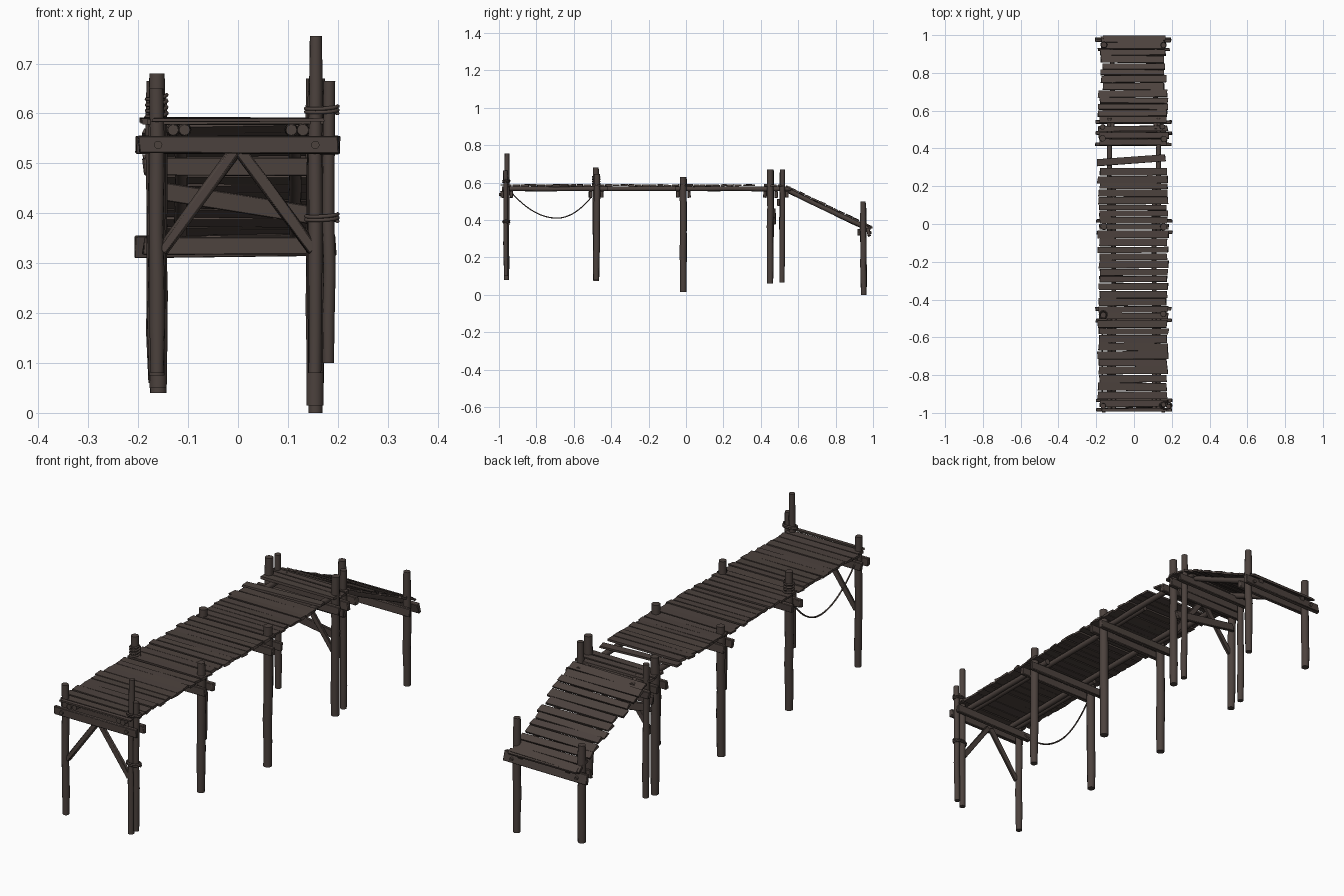
import bpy, bmesh, math, random
from mathutils import Vector, Matrix

random.seed(4)
if "Cube" in bpy.data.objects:
    bpy.data.objects.remove(bpy.data.objects["Cube"])


def material(name, rgb):
    m = bpy.data.materials.new(name)
    m.use_nodes = True
    m.diffuse_color = (*rgb, 1)
    bsdf = m.node_tree.nodes["Principled BSDF"]
    bsdf.inputs["Base Color"].default_value = (*rgb, 1)
    bsdf.inputs["Roughness"].default_value = 0.9
    return m


wood = material("weathered_brown_wood", (0.072, 0.054, 0.047))


def wobble(a):
    return random.uniform(-a, a)


def finish(bm, name):
    bmesh.ops.recalc_face_normals(bm, faces=bm.faces)
    me = bpy.data.meshes.new(name)
    bm.to_mesh(me)
    bm.free()
    me.materials.append(wood)
    ob = bpy.data.objects.new(name, me)
    bpy.context.collection.objects.link(ob)
    bpy.ops.object.select_all(action='DESELECT')
    ob.select_set(True)
    bpy.context.view_layer.objects.active = ob
    bpy.ops.object.shade_smooth_by_angle(angle=math.radians(40))
    return ob


def log(name, a, b, r, rough=0.0015, rings=7, sides=12):
    """Hewn round timber from a to b, slightly uneven along its length."""
    a, b = Vector(a), Vector(b)
    axis = b - a
    q = axis.to_track_quat('Z', 'Y')
    bm = bmesh.new()
    loops = []
    for i in range(rings):
        t = i / (rings - 1)
        end = i in (0, rings - 1)
        off = Vector((wobble(rough), wobble(rough), 0)) * (not end)
        rad = r * (0.93 if end else 1) + wobble(rough) * 0.5
        loops.append([bm.verts.new(a + axis * t + q @ (off + Vector((
            rad * math.cos(k * math.tau / sides),
            rad * math.sin(k * math.tau / sides), 0)))) for k in range(sides)])
    for lo, hi in zip(loops, loops[1:]):
        for k in range(sides):
            n = (k + 1) % sides
            bm.faces.new((lo[k], lo[n], hi[n], hi[k]))
    bm.faces.new(loops[0][::-1])
    bm.faces.new(loops[-1])
    return finish(bm, name)


def add_board(bm, centre, size, tilt=(0, 0, 0), rough=0.002):
    """Sawn board along x with uneven corners."""
    rot = (Matrix.Rotation(tilt[0], 4, 'X') @ Matrix.Rotation(tilt[1], 4, 'Y')
           @ Matrix.Rotation(tilt[2], 4, 'Z'))
    mat = Matrix.Translation(centre) @ rot @ Matrix.Diagonal((*size, 1))
    for v in bmesh.ops.create_cube(bm, size=1, matrix=mat)["verts"]:
        v.co += Vector((wobble(rough * 2), wobble(rough), wobble(rough * 0.6)))


def board(name, centre, size, tilt=(0, 0, 0)):
    bm = bmesh.new()
    add_board(bm, centre, size, tilt)
    ob = finish(bm, name)
    bev = ob.modifiers.new("worn_edges", 'BEVEL')
    bev.width = 0.002
    bev.segments = 1
    return ob


def rope(name, points, r):
    cu = bpy.data.curves.new(name, 'CURVE')
    cu.dimensions = '3D'
    cu.bevel_depth = r
    cu.bevel_resolution = 1
    sp = cu.splines.new('POLY')
    sp.points.add(len(points) - 1)
    for p, co in zip(sp.points, points):
        p.co = (*co, 1)
    cu.materials.append(wood)
    ob = bpy.data.objects.new(name, cu)
    bpy.context.collection.objects.link(ob)


def lashing(name, centre, rx, ry, turns, pitch, r=0.004):
    n = turns * 16
    rope(name, [(centre[0] + rx * math.cos(i * math.tau / 16),
                 centre[1] + ry * math.sin(i * math.tau / 16),
                 centre[2] + pitch * (i / 16 - turns / 2) + 0.003 * math.sin(i * 0.4))
                for i in range(n + 1)], r)


def ramp_z(y):
    return 0.565 - 0.48 * (y - 0.53)


# Posts: x, y, bottom, top, radius
posts = [
    (-0.162, -0.96, 0.08, 0.65, 0.015), (0.154, -0.96, 0.08, 0.755, 0.0135),
    (0.181, -0.962, 0.10, 0.665, 0.0125),
    (-0.163, -0.48, 0.075, 0.68, 0.0175), (0.156, -0.48, 0.08, 0.645, 0.0175),
    (-0.16, -0.015, 0.05, 0.62, 0.0185), (0.154, -0.015, 0.015, 0.63, 0.0185),
    (-0.164, 0.45, 0.06, 0.665, 0.0175), (0.156, 0.45, 0.06, 0.67, 0.0175),
    (-0.164, 0.513, 0.07, 0.655, 0.014), (0.152, 0.513, 0.065, 0.67, 0.014),
    (-0.16, 0.95, 0.04, 0.465, 0.017), (0.155, 0.95, 0.0, 0.50, 0.016)]
for x, y, z0, z1, r in posts:
    log("post", (x, y, z0), (x + wobble(0.003), y + wobble(0.004), z1), r)

# Paired cross beams clamping each row of posts
for y in (-0.984, -0.934, -0.51, -0.45, -0.046, 0.016, 0.422, 0.482, 0.54):
    board("cross_beam", (wobble(0.004), y, 0.537), (0.4, 0.018, 0.035),
          (0, wobble(0.008), 0))
board("middle_tie_beam", (-0.01, 0.495, 0.493), (0.36, 0.016, 0.036))
board("ramp_end_beam", (-0.005, 0.976, 0.335), (0.4, 0.018, 0.044), (0.2, -0.01, 0))
board("ramp_inner_beam", (0, 0.925, 0.335), (0.38, 0.016, 0.035))
board("slanted_plank", (0, 0.474, 0.42), (0.32, 0.012, 0.036), (0, 0.16, 0))

# Bolts on the front and ramp-end beams
for x in (-0.16, 0.155):
    log("front_bolt", (x, -0.98, 0.537), (x, -0.9985, 0.537), 0.009, 0, 2)
    log("ramp_bolt", (x, 0.97, 0.335), (x, 0.992, 0.332), 0.008, 0, 2)

# Diagonal braces below the beams
for y in (-0.965, 0.455):
    for s in (-1, 1):
        a, b = Vector((s * 0.006, y, 0.525)), Vector((s * 0.152, y, 0.325))
        d = b - a
        board("diagonal_brace", (a + b) / 2, (d.length, 0.014, 0.024),
              (0, -math.atan2(d.z, d.x), 0))

# Long bearers under the deck, overlapping where they meet
for s in (-1, 1):
    for off, y0, y1 in ((0.13, -0.985, -0.42), (0.107, -0.98, 0.0),
                        (0.13, -0.06, 0.56), (0.107, -0.03, 0.2)):
        log("deck_bearer", (s * off, y0, 0.567), (s * off, y1, 0.567), 0.0125)
    log("ramp_bearer", (s * 0.115, 0.50, ramp_z(0.50)),
        (s * 0.115, 0.985, ramp_z(0.985)), 0.0125)

# Level deck planks, with one missing near the far end
bm = bmesh.new()
add_board(bm, (0, -0.984, 0.587), (0.34, 0.016, 0.008))
y = -0.967
while y < 0.52:
    w = random.uniform(0.027, 0.042)
    if not 0.27 < y < 0.375:
        add_board(bm, (wobble(0.004) - 0.004, y + w / 2, 0.585 + wobble(0.0015)),
                  (0.362 + wobble(0.010), w, 0.010),
                  (wobble(0.04), wobble(0.004), wobble(0.008)))
    y += w + random.uniform(0.002, 0.007)
add_board(bm, (-0.015, 0.337, 0.586), (0.36, 0.034, 0.010), (0, 0, 0.07))
finish(bm, "deck_planks")

# Ramp planks following the slope
bm = bmesh.new()
y = 0.535
while y < 0.965:
    w = random.uniform(0.026, 0.036)
    c = y + w / 2
    length = 0.36 if y < 0.7 else 0.335
    add_board(bm, (wobble(0.005) - 0.004, c, ramp_z(c) + 0.0185 + wobble(0.002)),
              (length + wobble(0.012), w * 1.1, 0.010),
              (-0.45 + wobble(0.06), wobble(0.012), wobble(0.015)))
    y += w + random.uniform(0.002, 0.007)
add_board(bm, (0, 0.985, ramp_z(0.985) + 0.0175), (0.33, 0.026, 0.010), (-0.45, 0, 0))
finish(bm, "ramp_planks")

# Hanging rope between the first two right-hand posts
low, points = -0.69, []
for i in range(25):
    y = -0.945 + 0.445 * i / 24
    span, rise = (0.255, 0.15) if y < low else (0.19, 0.12)
    points.append((-0.168, y, 0.41 + rise * (abs(y - low) / span) ** 2))
rope("hanging_rope", points, 0.0035)

# Lashings around posts
lashing("double_post_upper_lashing", (0.168, -0.961, 0.607), 0.032, 0.018, 2, 0.007)
lashing("double_post_lower_lashing", (0.168, -0.961, 0.391), 0.032, 0.018, 2, 0.007)
lashing("post_lashing", (-0.163, -0.48, 0.612), 0.02, 0.02, 4, 0.012)
